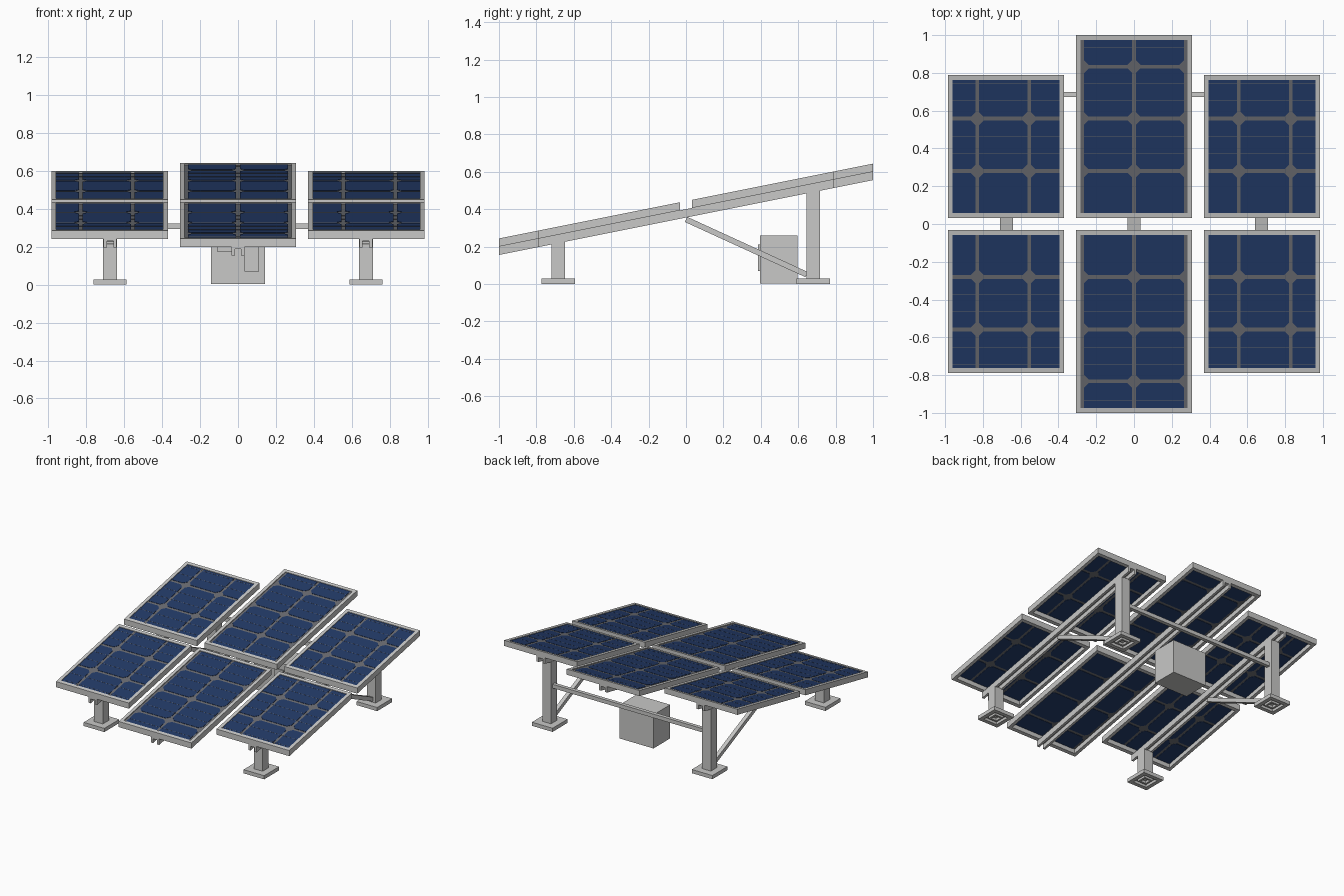
import bpy, bmesh, math
from mathutils import Vector

if "Cube" in bpy.data.objects:
    bpy.data.objects.remove(bpy.data.objects["Cube"])

SLOPE, MID = 0.2, 0.4          # tilted plane: z = MID + SLOPE * y


def material(name, rgb):
    m = bpy.data.materials.new(name)
    m.diffuse_color = (*rgb, 1)
    m.use_nodes = True
    m.node_tree.nodes["Principled BSDF"].inputs["Base Color"].default_value = m.diffuse_color
    return m


METAL = material("light grey metal", (0.58, 0.58, 0.57))
SHEET = material("grey backing", (0.145, 0.15, 0.165))
CELL = material("navy cell", (0.016, 0.042, 0.135))


def prism(bm, pts, z0, z1):
    """Extrude a 2D outline between two heights."""
    lo = [bm.verts.new((x, y, z0)) for x, y in pts]
    hi = [bm.verts.new((x, y, z1)) for x, y in pts]
    bm.faces.new(lo)
    bm.faces.new(hi)
    for i in range(len(pts)):
        j = (i + 1) % len(pts)
        bm.faces.new((lo[i], lo[j], hi[j], hi[i]))


def box(bm, x0, x1, y0, y1, z0, z1):
    prism(bm, [(x0, y0), (x1, y0), (x1, y1), (x0, y1)], z0, z1)


def ring(bm, x0, x1, y0, y1, z0, z1, w):
    """Four bars around a rectangle, open in the middle."""
    box(bm, x0, x1, y0, y0 + w, z0, z1)
    box(bm, x0, x1, y1 - w, y1, z0, z1)
    box(bm, x0, x0 + w, y0 + w, y1 - w, z0, z1)
    box(bm, x1 - w, x1, y0 + w, y1 - w, z0, z1)


def finish(bm, name, mat, tilt=False, sx=1, sy=1):
    """Mirror by sign, optionally lay on the tilted plane, make the object."""
    for v in bm.verts:
        v.co.x *= sx
        v.co.y *= sy
        if tilt:
            v.co.z += MID + SLOPE * v.co.y
    bmesh.ops.recalc_face_normals(bm, faces=bm.faces)
    me = bpy.data.meshes.new(name)
    bm.to_mesh(me)
    bm.free()
    me.materials.append(mat)
    ob = bpy.data.objects.new(name, me)
    bpy.context.collection.objects.link(ob)
    return ob


def spans(lo, hi, lines, gap=0.01):
    """Split lo..hi at the grid lines, leaving gaps; flag cut ends."""
    edges = [lo] + [l for l in lines] + [hi]
    out = []
    for i in range(len(edges) - 1):
        a_cut, b_cut = i > 0, i < len(edges) - 2
        out.append((edges[i] + gap * a_cut, edges[i + 1] - gap * b_cut, a_cut, b_cut))
    return out


def cell_outline(col, row, c=0.024):
    """Rectangle with chamfers where a corner meets a grid crossing."""
    x0, x1, xa, xb = col
    y0, y1, ya, yb = row
    pts = []
    pts += [(x0, y0 + c), (x0 + c, y0)] if xa and ya else [(x0, y0)]
    pts += [(x1 - c, y0), (x1, y0 + c)] if xb and ya else [(x1, y0)]
    pts += [(x1, y1 - c), (x1 - c, y1)] if xb and yb else [(x1, y1)]
    pts += [(x0 + c, y1), (x0, y1 - c)] if xa and yb else [(x0, y1)]
    return pts


def panel(label, x0, x1, y1, cols, ylines, sx, sy):
    y0, w = 0.032, 0.025
    # frame
    bm = bmesh.new()
    ring(bm, x0, x1, y0, y1, 0, 0.043, w)
    finish(bm, label + "_frame", METAL, True, sx, sy)
    # backing sheet
    bm = bmesh.new()
    box(bm, x0 + w, x1 - w, y0 + w, y1 - w, 0.034, 0.037)
    finish(bm, label + "_backing", SHEET, True, sx, sy)
    # cells, showing on both sides of the backing
    bm, wires = bmesh.new(), bmesh.new()
    for row in spans(y0 + w, y1 - w, ylines):
        for col in cols:
            prism(bm, cell_outline(col, row), 0.032, 0.039)
    finish(bm, label + "_cells", CELL, True, sx, sy)
    # thin conductor strips, two per cell row
    for k in range(12):
        y = 0.28 * (k // 2) + 0.0925 * (1 + k % 2)
        if y0 + w < y < y1 - w - 0.01:
            box(wires, cols[0][0], cols[-1][1], y - 0.001, y + 0.001, 0.0385, 0.0396)
    finish(wires, label + "_conductors", SHEET, True, sx, sy)


side_cols = spans(0.395, 0.96, (0.555, 0.83))
mid_cols = [(-0.265, -0.01, True, True), (0.01, 0.265, True, True)]
for sy, row in ((-1, "front"), (1, "rear")):
    panel(row + "_centre_panel", -0.307, 0.307, 1.0, mid_cols, (0.28, 0.558, 0.833), 1, sy)
    for sx, side in ((-1, "left"), (1, "right")):
        panel(f"{row}_{side}_panel", 0.37, 0.985, 0.788, side_cols, (0.28, 0.558), sx, sy)

# sloping channel rails, open underneath
for name, x, ly in (("left", -0.675, 0.788), ("centre", 0, 1.0), ("right", 0.675, 0.788)):
    bm = bmesh.new()
    box(bm, x - 0.035, x + 0.035, -ly, ly, -0.012, 0)
    box(bm, x - 0.035, x - 0.017, -ly, ly, -0.045, -0.012)
    box(bm, x + 0.017, x + 0.035, -ly, ly, -0.045, -0.012)
    finish(bm, name + "_rail", METAL, True)

# hollow posts and feet
for sx, side in ((-1, "left"), (1, "right")):
    for y, row in ((-0.683, "front"), (0.68, "rear")):
        bm = bmesh.new()
        ring(bm, 0.638, 0.712, y - 0.037, y + 0.037, 0.002, 0.36, 0.014)
        for v in bm.verts:                      # cut the top to the slope
            if v.co.z > 0.1:
                v.co.z = MID + SLOPE * v.co.y - 0.04
        finish(bm, f"{row}_{side}_post", METAL, sx=sx)
        bm = bmesh.new()
        box(bm, 0.588, 0.762, y - 0.09, y + 0.09, 0.02, 0.028)
        ring(bm, 0.588, 0.762, y - 0.09, y + 0.09, 0, 0.02, 0.03)
        finish(bm, f"{row}_{side}_foot", METAL, sx=sx)
    # diagonal brace from rear foot to rail
    a, b = Vector((0, 0.0, 0.345)), Vector((0, 0.645, 0.05))
    n = Vector((0, a.z - b.z, b.y - a.y)).normalized() * 0.015
    bm = bmesh.new()
    vs = [[bm.verts.new((x, p.y, p.z)) for p in (a - n, b - n, b + n, a + n)]
          for x in (0.66, 0.69)]
    bm.faces.new(vs[0])
    bm.faces.new(vs[1])
    for i in range(4):
        j = (i + 1) % 4
        bm.faces.new((vs[0][i], vs[0][j], vs[1][j], vs[1][i]))
    finish(bm, side + "_brace", METAL, sx=sx)

# cross bar between rear posts
bm = bmesh.new()
box(bm, -0.645, 0.645, 0.672, 0.7, 0.295, 0.324)
finish(bm, "cross_bar", METAL)

# equipment box with two raised front covers
bm = bmesh.new()
box(bm, -0.143, 0.143, 0.395, 0.597, 0.003, 0.26)
finish(bm, "equipment_box", METAL)
bm = bmesh.new()
box(bm, 0.033, 0.11, 0.386, 0.396, 0.07, 0.212)
box(bm, -0.11, -0.033, 0.386, 0.396, 0.175, 0.212)
finish(bm, "box_covers", METAL)
